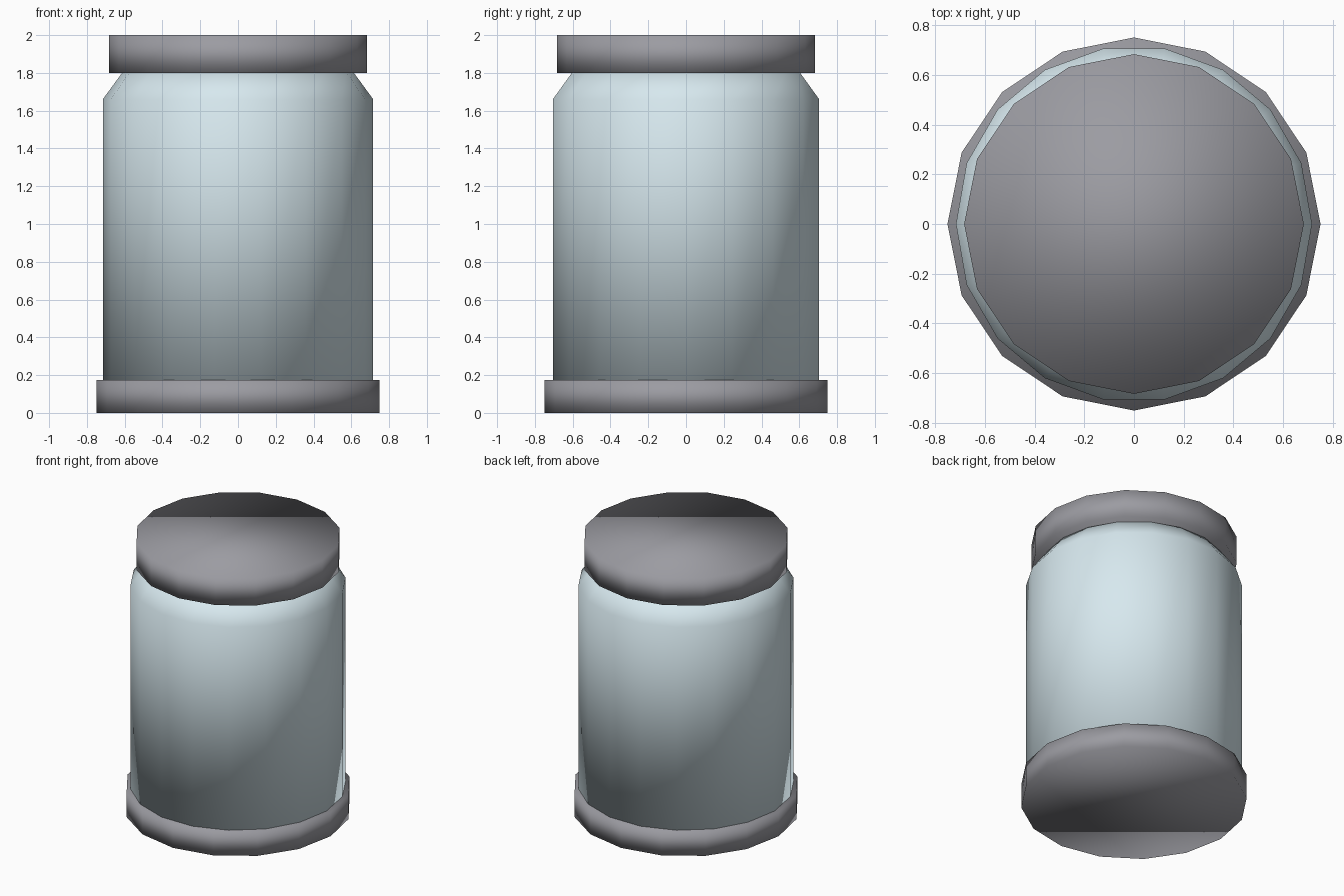
import bpy, bmesh
from math import cos, sin, tau

if "Cube" in bpy.data.objects:
    bpy.data.objects.remove(bpy.data.objects["Cube"])


def material(name, rgb):
    m = bpy.data.materials.new(name)
    m.diffuse_color = (*rgb, 1)
    m.use_nodes = True
    m.node_tree.nodes["Principled BSDF"].inputs["Base Color"].default_value = m.diffuse_color
    return m


def turned(name, sides, profile, mat):
    """Closed solid of revolution from (radius, z) points, bottom to top."""
    bm = bmesh.new()
    rings = [[bm.verts.new((r * cos(tau * i / sides), r * sin(tau * i / sides), z))
              for i in range(sides)] for r, z in profile]
    for low, high in zip(rings, rings[1:]):
        for i in range(sides):
            j = (i + 1) % sides
            bm.faces.new((low[i], low[j], high[j], high[i]))
    bm.faces.new(rings[0][::-1])
    bm.faces.new(rings[-1])
    for f in bm.faces:
        f.smooth = True
    mesh = bpy.data.meshes.new(name)
    bm.to_mesh(mesh)
    bm.free()
    mesh.materials.append(mat)
    obj = bpy.data.objects.new(name, mesh)
    bpy.context.collection.objects.link(obj)
    return obj


metal = material("dark_metal", (0.33, 0.33, 0.36))
glass = material("pale_glass", (0.68, 0.81, 0.86))

# Foot, glass body with sloped shoulder, and lid
turned("base", 16, [(0.75, 0), (0.75, 0.175)], metal)
turned("glass_body", 18, [(0.716, 0.17), (0.716, 1.66), (0.61, 1.805)], glass)
turned("lid", 16, [(0.683, 1.80), (0.683, 2.0)], metal)
